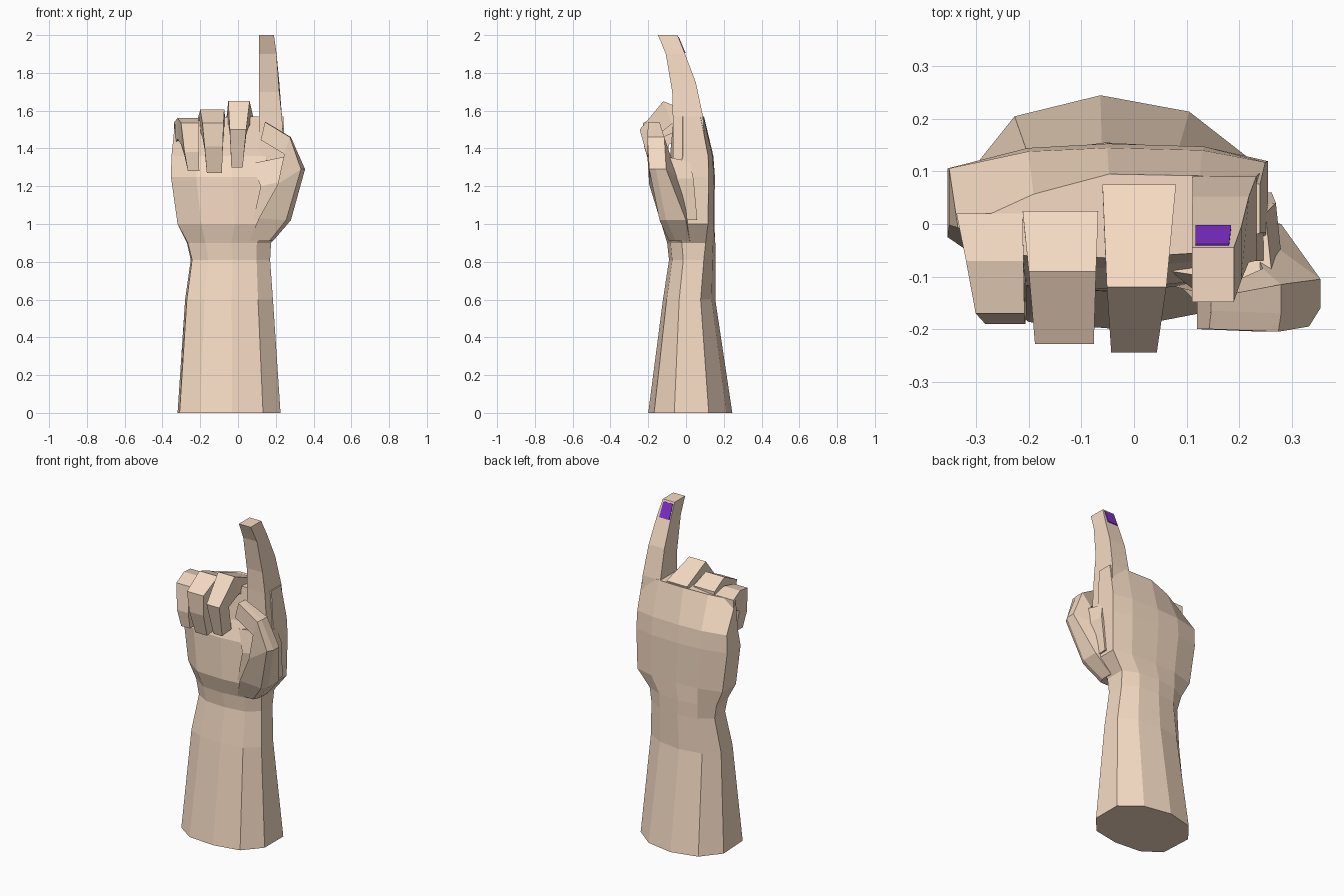
import bpy, bmesh


def material(name, rgb):
    m = bpy.data.materials.new(name)
    m.diffuse_color = (*rgb, 1)
    return m


skin = material("skin", (0.92, 0.71, 0.55))
purple = material("nail_purple", (0.22, 0.03, 0.62))


def loft(name, rings, mat):
    """Closed flat-shaded tube through rings of equal point count."""
    bm = bmesh.new()
    vr = [[bm.verts.new(p) for p in r] for r in rings]
    n = len(vr[0])
    for a, b in zip(vr, vr[1:]):
        for i in range(n):
            bm.faces.new((a[i], a[(i + 1) % n], b[(i + 1) % n], b[i]))
    bm.faces.new(vr[0])
    bm.faces.new(vr[-1])
    bmesh.ops.recalc_face_normals(bm, faces=bm.faces)
    me = bpy.data.meshes.new(name)
    bm.to_mesh(me)
    bm.free()
    me.materials.append(mat)
    ob = bpy.data.objects.new(name, me)
    bpy.context.collection.objects.link(ob)
    return ob


def finger(name, x_start, x_end, outer, inner, mat=skin):
    """Four-sided finger: outer and inner (y, z) profiles, x range eased from start to end."""
    rings = []
    for i, ((yo, zo), (yi, zi)) in enumerate(zip(outer, inner)):
        t = i / (len(outer) - 1)
        a, b = (s + (e - s) * t for s, e in zip(x_start, x_end))
        rings.append([(a, yo, zo), (b, yo, zo), (b, yi, zi), (a, yi, zi)])
    return loft(name, rings, mat)


# Forearm and palm: ten-sided sections, rounder for the arm, flatter for the hand
ARM = [(0, .65), (.17, .91), (.47, 1), (.78, .93), (1, .72),
       (1, .31), (.83, .07), (.53, 0), (.22, .03), (.02, .2)]
HAND = [(0, .83), (.25, .97), (.5, 1), (.8, .98), (1, .88),
        (1, .3), (.83, .07), (.53, 0), (.22, .03), (0, .36)]
levels = [  # z, x min, x max, y min, y max, hand blend
    (0.00, -.32, .225, -.20, .245, 0),
    (0.60, -.28, .185, -.122, .155, 0),
    (0.81, -.25, .17, -.09, .155, .2),
    (0.90, -.27, .175, -.10, .155, .5),
    (1.00, -.32, .25, -.13, .15, 1),
    (1.25, -.355, .255, -.125, .153, 1),
    (1.36, -.352, .25, -.085, .145, 1),
    (1.57, -.335, .24, -.065, .095, 1),
]
rings = []
for z, x0, x1, y0, y1, k in levels:
    ring = []
    for (ua, va), (uh, vh) in zip(ARM, HAND):
        u, v = ua + (uh - ua) * k, va + (vh - va) * k
        x, y = x0 + (x1 - x0) * u, y0 + (y1 - y0) * v
        # the knuckle row drops and steps forward toward the little finger
        drop = max(0, -x - .08) if z > 1.5 else 0
        ring.append((x, y - (.3 * drop if v > .5 else 0), z - .17 * drop))
    rings.append(ring)
loft("forearm_and_palm", rings, skin)

# Raised index finger
finger("index_finger", (.112, .247), (.11, .19),
       [(.105, 1.35), (.09, 1.57), (.052, 1.75), (-.005, 1.9), (-.045, 2)],
       [(-.07, 1.33), (-.07, 1.57), (-.073, 1.7), (-.107, 1.9), (-.148, 2)])
finger("index_nail", (.117, .185), (.117, .181),
       [(-.002, 1.905), (-.038, 1.99)], [(-.02, 1.9), (-.055, 1.985)], purple)

# Curled fingers
finger("middle_finger", (-.06, .08), (-.035, .025),
       [(.075, 1.57), (-.12, 1.65), (-.245, 1.5), (-.19, 1.30)],
       [(.05, 1.44), (-.075, 1.53), (-.15, 1.47), (-.10, 1.31)])
finger("ring_finger", (-.212, -.068), (-.165, -.085),
       [(.025, 1.56), (-.09, 1.605), (-.228, 1.535), (-.222, 1.41), (-.18, 1.27)],
       [(.02, 1.42), (-.05, 1.49), (-.12, 1.46), (-.125, 1.39), (-.10, 1.28)])
finger("little_finger", (-.338, -.212), (-.265, -.205),
       [(.02, 1.54), (-.07, 1.56), (-.17, 1.535), (-.19, 1.38), (-.175, 1.28)],
       [(.02, 1.42), (-.04, 1.45), (-.09, 1.42), (-.10, 1.36), (-.09, 1.28)])

# Thumb bending over the palm: inner (x, z), outer (x, z), front y, outer back y, inner back y
thumb = [
    ((.06, .91), (.185, .91), -.09, .02, .03),
    ((.11, 1.03), (.28, 1.02), -.14, .0, .04),
    ((.21, 1.21), (.355, 1.29), -.195, -.105, .0),
    ((.245, 1.37), (.28, 1.46), -.205, -.115, -.085),
    ((.12, 1.445), (.147, 1.54), -.20, -.14, -.14),
]
rings = []
for (xi, zi), (xo, zo), yf, yb, yi in thumb:
    rings.append([(xi, yf, zi), (xo - .15 * (xo - xi), yf, zo), (xo, yf + .035, zo),
                  (xo, yb, zo), (xi, yi, zi)])
loft("thumb", rings, skin)
# Web of flesh filling the gap between thumb and palm
loft("thumb_web", [
    [(.08, -.12, 1.02), (.25, -.12, 1.02), (.262, .06, 1.02), (.08, .06, 1.02)],
    [(.12, -.13, 1.2), (.29, -.15, 1.24), (.27, .04, 1.24), (.12, .03, 1.2)],
    [(.07, -.09, 1.32), (.265, -.12, 1.36), (.25, .02, 1.33), (.1, .0, 1.32)],
], skin)
